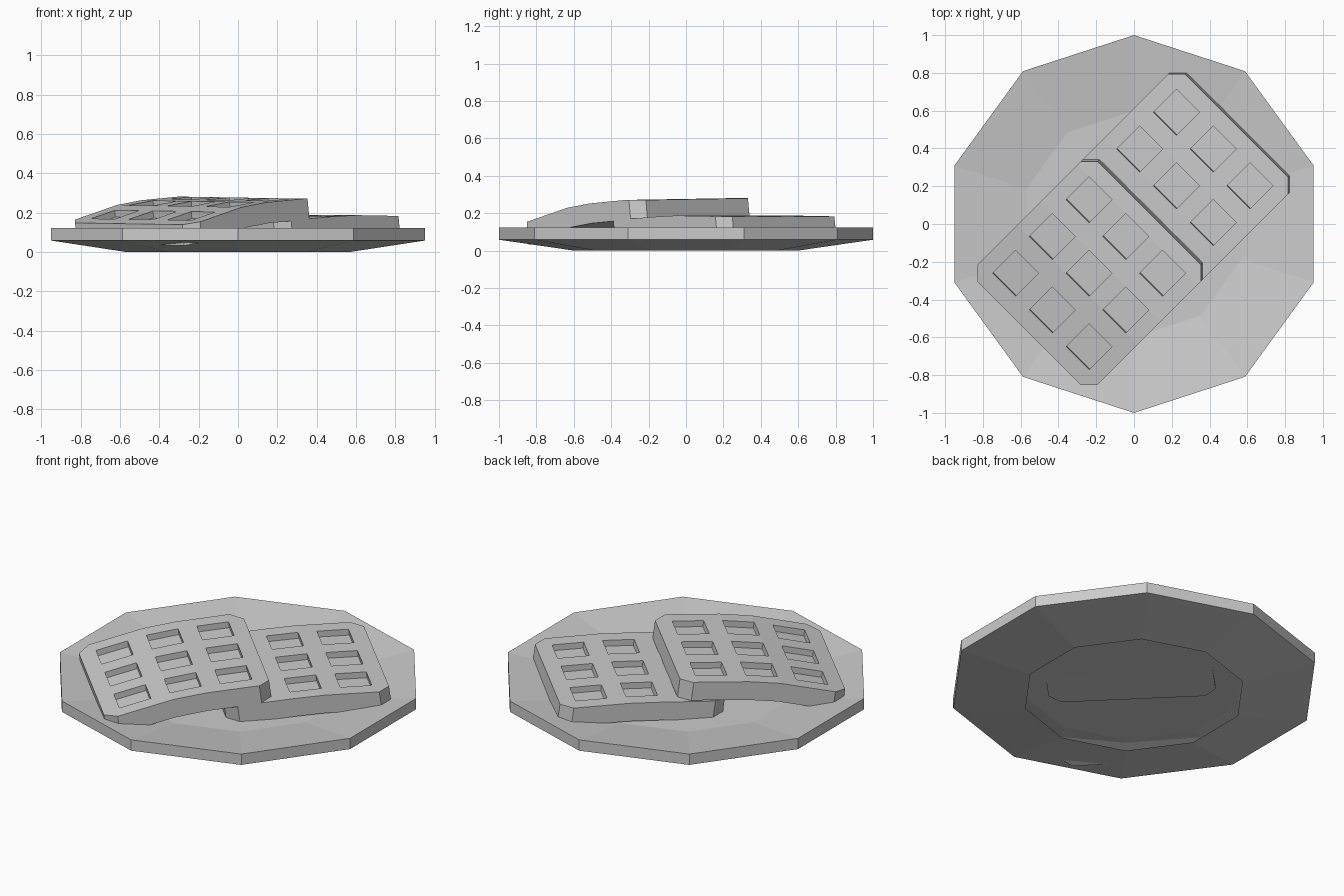
import bpy, bmesh, math

if "Cube" in bpy.data.objects:
    bpy.data.objects.remove(bpy.data.objects["Cube"])

def finish(bm, name):
    bmesh.ops.recalc_face_normals(bm, faces=bm.faces[:])
    me = bpy.data.meshes.new(name)
    bm.to_mesh(me)
    bm.free()
    ob = bpy.data.objects.new(name, me)
    bpy.context.collection.objects.link(ob)
    return ob

def interp(pts, t):
    for (a, za), (b, zb) in zip(pts, pts[1:]):
        if t <= b + 1e-6:
            return za + (zb - za) * (t - a) / (b - a)
    return pts[-1][1]

# Ten-sided dished plate with an open, hollow underside, built from stacked rings
def plate():
    bm = bmesh.new()
    n = 10
    rings = []
    for r, z in [(0.6, 0.0), (1, 0.058), (1, 0.122), (0.6, 0.068)]:
        rings.append([bm.verts.new((r * math.sin(2 * math.pi * i / n),
                                    r * math.cos(2 * math.pi * i / n), z)) for i in range(n)])
    for a, b in zip(rings, rings[1:]):
        for i in range(n):
            j = (i + 1) % n
            bm.faces.new((a[i], a[j], b[j], b[i]))
    bm.faces.new(rings[-1])
    return finish(bm, "plate")

H, CH, DEPTH = 0.45, 0.064, 0.035          # half size, corner cut, pocket depth
THICK, LEAN = 0.106, 0.13                  # thickness, sideways lean of the walls
CUTS = [-H, -0.361, -0.189, -0.086, 0.086, 0.189, 0.361, H]

# Bent waffle: pocketed grid with cut corners, following a top profile
def waffle(name, centre, top, tilt):
    def place(p, depth):
        u, v = p
        z = interp(top, u) + tilt * v - depth
        u, v = centre + u + LEAN * depth, v - 0.016
        s = math.sqrt(0.5)
        return ((u - v) * s, (u + v) * s, z)

    bm = bmesh.new()
    layers = ({}, {}, {})

    def vert(layer, p):
        key = (round(p[0], 4), round(p[1], 4))
        if key not in layers[layer]:
            layers[layer][key] = bm.verts.new(place(p, (0, DEPTH, THICK)[layer]))
        return layers[layer][key]

    def cell(i, j):
        quad = [(CUTS[i], CUTS[j]), (CUTS[i+1], CUTS[j]),
                (CUTS[i+1], CUTS[j+1]), (CUTS[i], CUTS[j+1])]
        out = []
        for k, (x, y) in enumerate(quad):
            if abs(x) == H and abs(y) == H:
                px = (x - math.copysign(CH, x), y)
                py = (x, y - math.copysign(CH, y))
                out += [py, px] if k % 2 == 0 else [px, py]
            else:
                out.append((x, y))
        return out

    edge_count = {}
    for i in range(7):
        for j in range(7):
            c = cell(i, j)
            pairs = list(zip(c, c[1:] + c[:1]))
            bm.faces.new([vert(2, p) for p in reversed(c)])
            if i % 2 and j % 2:                       # pocket
                bm.faces.new([vert(1, p) for p in c])
                for a, b in pairs:
                    bm.faces.new((vert(0, a), vert(0, b), vert(1, b), vert(1, a)))
            else:
                bm.faces.new([vert(0, p) for p in c])
            for a, b in pairs:
                edge_count.setdefault(frozenset((a, b)), []).append((a, b))
    for uses in edge_count.values():                  # outer wall
        if len(uses) == 1:
            a, b = uses[0]
            bm.faces.new((vert(0, b), vert(0, a), vert(2, a), vert(2, b)))
    return finish(bm, name)

plate()
# Upper waffle drooping onto the rim, lower waffle sunk into the dish
waffle("upper_waffle", -0.352,
       [(-H, 0.143), (-0.086, 0.233), (0.086, 0.257), (0.361, 0.276), (H, 0.275)], 0.012)
waffle("lower_waffle", 0.302,
       [(-H, 0.158), (-0.086, 0.18), (0.086, 0.187), (H, 0.182)], 0.0)
